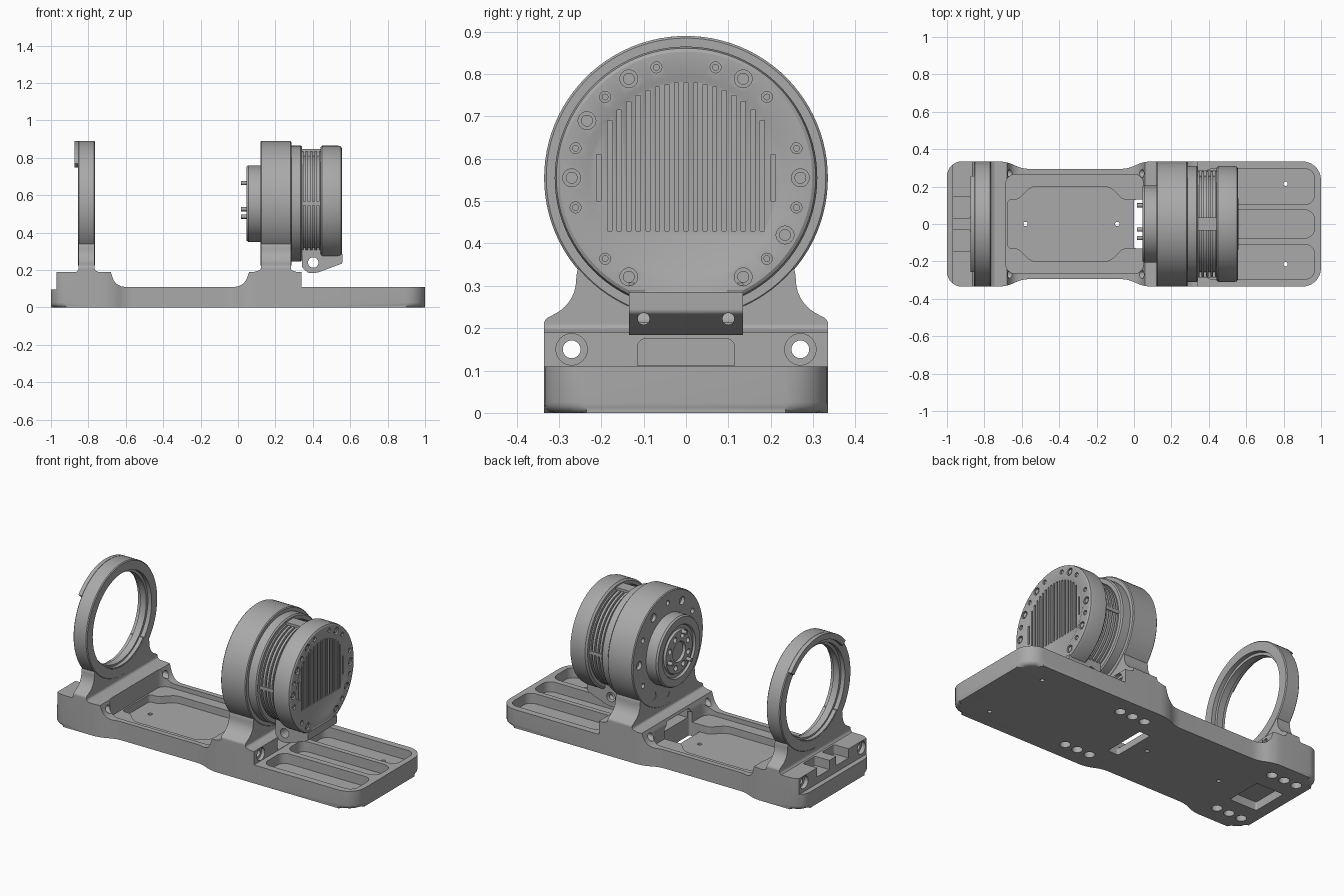
import bpy, bmesh, math
from mathutils import Vector

old = bpy.data.objects.get("Cube")
if old:
    bpy.data.objects.remove(old, do_unlink=True)

grey = bpy.data.materials.new("satin_grey")
grey.use_nodes = True
grey.diffuse_color = (0.4, 0.4, 0.4, 1)
grey.node_tree.nodes["Principled BSDF"].inputs["Base Color"].default_value = (0.4, 0.4, 0.4, 1)

CZ = 0.555          # height of the ring axis
PLACE = {'x': lambda a, b, d: (d, a, b),
         'y': lambda a, b, d: (a, d, b),
         'z': lambda a, b, d: (a, b, d)}


def rounded(corners, steps=7):
    """Polygon from (a, b, setback) corners, each rounded by an arc."""
    out, n = [], len(corners)
    for i, (a, b, r) in enumerate(corners):
        p = Vector((a, b))
        if r == 0:
            out.append((a, b))
            continue
        d1 = (Vector(corners[i - 1][:2]) - p).normalized()
        d2 = (Vector(corners[(i + 1) % n][:2]) - p).normalized()
        w = math.sin(d1.angle(d2) / 2)
        for k in range(steps + 1):
            s = k / steps
            u, m, v = (1 - s) ** 2, 2 * s * (1 - s) * w, s * s
            q = (u * (p + d1 * r) + m * p + v * (p + d2 * r)) / (u + m + v)
            out.append((q.x, q.y))
    return out


def mirrored(half):
    """Close a half outline by mirroring its second coordinate."""
    return half + [(a, -b, r) for a, b, r in reversed(half)]


def rect(a0, a1, b0, b1, r=0):
    return rounded([(a0, b0, r), (a1, b0, r), (a1, b1, r), (a0, b1, r)])


def disc(a, b, r, n=24):
    return [(a + r * math.cos(math.tau * i / n), b + r * math.sin(math.tau * i / n)) for i in range(n)]


def polar(radius, degrees):
    t = math.radians(degrees)
    return radius * math.cos(t), CZ + radius * math.sin(t)


def finish(name, bm):
    bmesh.ops.recalc_face_normals(bm, faces=bm.faces)
    me = bpy.data.meshes.new(name)
    bm.to_mesh(me)
    bm.free()
    ob = bpy.data.objects.new(name, me)
    bpy.context.collection.objects.link(ob)
    return ob


def make(name, solids, foot_bevel=0):
    """Object from extruded outlines: (points, axis, low, high)."""
    bm = bmesh.new()
    for pts, axis, lo, hi in solids:
        rings = [[bm.verts.new(PLACE[axis](a, b, d)) for a, b in pts] for d in (lo, hi)]
        for ring in rings:
            bm.faces.new(ring)
        for i in range(len(pts)):
            bm.faces.new((rings[0][i - 1], rings[0][i], rings[1][i], rings[1][i - 1]))
    if foot_bevel:
        edges = [e for e in bm.edges if all(v.co.z < 1e-5 for v in e.verts)]
        bmesh.ops.bevel(bm, geom=edges, offset=foot_bevel, segments=4, profile=0.5, affect='EDGES')
    return finish(name, bm)


def revolve(name, profile, closed=False, n=96):
    """Turn an (x, radius) profile about the ring axis."""
    bm = bmesh.new()
    rings = [[bm.verts.new((x, a, b)) for a, b in disc(0, CZ, r, n)] for x, r in profile]
    for j in range(0 if closed else 1, len(rings)):
        for i in range(n):
            bm.faces.new((rings[j - 1][i - 1], rings[j - 1][i], rings[j][i], rings[j][i - 1]))
    if not closed:
        bm.faces.new(rings[0])
        bm.faces.new(rings[-1])
    return finish(name, bm)


def boolean(ob, solids, operation='DIFFERENCE'):
    tool = make("cutter", solids)
    tool.hide_render = True
    mod = ob.modifiers.new("cut", 'BOOLEAN')
    mod.operation, mod.solver, mod.object = operation, 'EXACT', tool
    bpy.context.view_layer.update()
    deps = bpy.context.evaluated_depsgraph_get()
    me = bpy.data.meshes.new_from_object(ob.evaluated_get(deps))
    ob.modifiers.clear()
    ob.data = me
    bpy.data.objects.remove(tool, do_unlink=True)


# Base: full-height slab, then everything above the side profile is removed
base = make("base_plate", [(rounded(mirrored([
    (-1, .335, .08), (-.68, .335, .05), (-.6, .295, .04),
    (-.03, .295, .04), (.05, .335, .05), (1, .335, .1)])), 'z', 0, .19)], .025)
boolean(base, [
    (rounded([(-.68, .3, 0), (-.68, .19, 0), (-.655, .11, .05), (.03, .11, .05), (.06, .19, 0), (.06, .3, 0)]), 'y', -.5, .5),
    (rect(.34, 1.2, .11, .3), 'y', -.5, .5),
    (rect(-1.2, -.97, .095, .3), 'y', -.5, .5)])
# Middle tray: shallow ledge, then deep floor
boolean(base, [(rect(-.685, .05, -.265, .265, .05), 'z', .083, .3)])
boolean(base, [(rounded(mirrored([(-.675, .13, .02), (-.62, .13, .02), (-.55, .2, .03),
                                  (-.13, .2, .03), (-.06, .13, .02), (.04, .13, .02)])), 'z', .04, .3)])
# Three long trays at the motor end
boolean(base, [(rect(.37, .965, lo, hi, .05), 'z', .05, .3)
               for lo, hi in ((-.295, -.11), (-.075, .075), (.105, .295))])
# Cable tunnel, floor window and rear notches
boolean(base, [(rounded([(-.115, .112, 0), (.115, .112, 0), (.115, .175, .02), (-.115, .175, .02)]), 'x', -.02, .36)])
boolean(base, [(rect(0, .07, -.13, .13, .01), 'z', -.1, .15)])
boolean(base, [(rect(-1.05, -.875, s * .09 - .058, s * .09 + .058, .01), 'z', .135, .3) for s in (-1, 1)])
# Long bolt holes with counterbores
boolean(base, [(disc(s * .27, .15, .021), 'x', -1.1, .5) for s in (-1, 1)])
boolean(base, [(disc(s * .27, .15, .037, 32), 'x', lo, hi) for s in (-1, 1) for lo, hi in ((.32, .4), (-1.1, -.945))])
# Underside pockets and small through holes
boolean(base, [(disc(cx + i * .083, s * .225, .029), 'z', -.1, .05)
               for cx in (-.84, .2) for i in (-1, 0, 1) for s in (-1, 1)]
        + [(rect(-.93, -.75, -.11, .11, .01), 'z', -.1, .05)])
boolean(base, [(disc(x, y, .012, 16), 'z', -.1, .3)
               for x, y in ((.81, .215), (.81, -.215), (-.58, 0), (-.09, 0))])

# Flared necks: end profile intersected with a side profile
half_neck = [(.335, .186, 0), (.335, .22, .01), (.262, .26, .05), (.258, .34, .02), (.235, .37, 0)]
neck_outline = rounded(half_neck + [(-a, b, r) for a, b, r in reversed(half_neck)])


def neck(name, x0, x1, flare0, flare1):
    ob = make(name, [(neck_outline, 'x', x0 - .2, x1 + .2)])
    boolean(ob, [(rounded([(x0 - flare0, .15, 0), (x0 - flare0, .19, 0), (x0, .2, .01), (x0, .5, 0),
                           (x1, .5, 0), (x1, .2, .01), (x1 + flare1, .19, 0), (x1 + flare1, .15, 0)]),
                  'y', -.5, .5)], 'INTERSECT')
    return ob


rear_neck = neck("support_neck", -.853, -.767, .01, .02)
boolean(rear_neck, [(disc(0, CZ, .272, 96), 'x', -1, -.6)])
neck("motor_neck", .122, .283, .035, .03)

# Open support ring with an inner lip and an upper rear flange
revolve("support_ring", [(-.855, .33), (-.85, .335), (-.77, .335), (-.765, .33), (-.765, .278),
                         (-.79, .278), (-.79, .262), (-.83, .262), (-.83, .278), (-.855, .278)], True)
arc = range(40, 141, 4)
flange = [polar(.335, d) for d in arc] + [polar(.3, d) for d in reversed(arc)]
make("support_flange", [(flange, 'x', -.875, -.852)])

# Motor housing with a ring of screw holes
housing = revolve("motor_housing", [(.12, .33), (.125, .335), (.28, .335), (.285, .33)])
boolean(housing, [(disc(*polar(.27, d), .024 if d % 60 == 0 else .015), 'x', .05, .14)
                  for d in range(0, 360, 30)])

# Drive hub, sockets and pins
hub = revolve("drive_hub", [(.13, .205), (.055, .205), (.045, .198), (.045, .155), (.058, .15),
                            (.058, .13), (.045, .125), (.045, .06), (.06, .055)])
boolean(hub, [(disc(*polar(.092, d), .016), 'x', 0, .065) for d in range(20, 380, 45)])
make("drive_pins", [(disc(y, z, .011, 16), 'x', .015, .07)
                    for y, z in ((.1, .525), (-.03, .665), (-.075, .485))])

# Motor body: shoulder, cooling fins, end cap
fins = [p for x in (.35, .374, .398, .422)
        for p in ((x, .282), (x, .258), (x + .01, .258), (x + .01, .282))]
motor = revolve("motor_body", [(.27, .31), (.335, .31), (.342, .303), (.342, .282)] + fins
                + [(.44, .282), (.44, .3), (.45, .31), (.535, .31), (.55, .306),
                   (.555, .298), (.555, .24), (.549, .228)])
slots = [(rect(y - .005, y + .005, .43, CZ + math.sqrt(.225 ** 2 - y * y)), 'x', .515, .6)
         for y in (i * .0225 for i in range(-8, 9))]
slots += [(rect(s * .206 - .005, s * .206 + .005, .5, .61), 'x', .53, .6) for s in (-1, 1)]
boolean(motor, slots)
large = list(range(0, 360, 60)) + [150, 330]
small = [d for d in range(15, 360, 30) if d not in (255, 285)]
boolean(motor, [(disc(*polar(.27, d), .021), 'x', .54, .6) for d in large]
        + [(disc(*polar(.27, d), .013, 16), 'x', .54, .6) for d in small])
make("cap_screws", [(disc(*polar(.27, d), .014, 20), 'x', .535, .552) for d in large])
make("small_screws", [(disc(*polar(.27, d), .008, 12), 'x', .535, .55) for d in small])

# Bridges across the fins
make("top_bridge", [(rect(.31, .47, -.035, .035, .033), 'z', .78, .848)])
make("side_bridges", [(rect(.341, .445, .545, .565), 'y', lo, lo + .05) for lo in (-.285, .235)])

# Cable block under the motor
block = make("cable_block", [(rounded([(.342, .32, 0), (.342, .215, .01), (.375, .184, .01), (.42, .184, .02),
                                       (.558, .235, .01), (.558, .284, 0), (.53, .32, 0)]), 'y', -.135, .135)])
boolean(block, [(disc(.402, .24, .028, 32), 'y', -.3, .3)])
boolean(block, [(disc(s * .1, .222, .014), 'x', .41, .7) for s in (-1, 1)])

# One colour and sharp-edged smooth shading throughout
parts = [o for o in bpy.context.collection.objects if o.type == 'MESH']
bpy.ops.object.select_all(action='DESELECT')
for ob in parts:
    ob.data.materials.clear()
    ob.data.materials.append(grey)
    ob.select_set(True)
bpy.context.view_layer.objects.active = parts[0]
bpy.ops.object.shade_smooth_by_angle(angle=math.radians(30))
